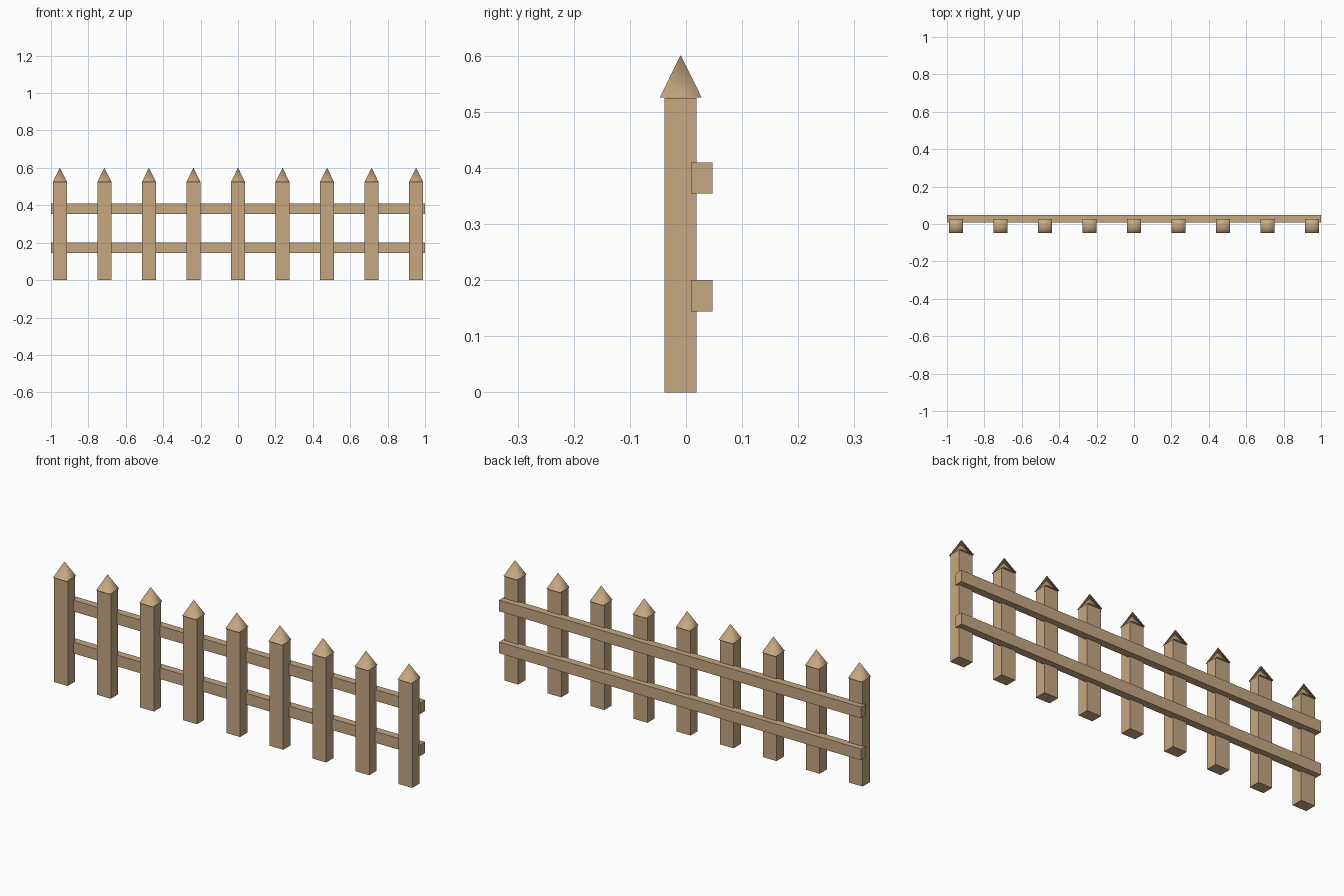
import bpy
import math

cube = bpy.data.objects.get("Cube")
if cube:
    bpy.data.objects.remove(cube, do_unlink=True)

# Single wood colour
wood = bpy.data.materials.new("tan_wood")
wood.use_nodes = True
WOOD = (0.56, 0.39, 0.22, 1)
wood.diffuse_color = WOOD
wood.node_tree.nodes["Principled BSDF"].inputs["Base Color"].default_value = WOOD


def finish(name):
    obj = bpy.context.object
    obj.name = name
    obj.data.materials.append(wood)
    bpy.ops.object.transform_apply(location=False, rotation=True, scale=True)
    return obj


def box(name, center, size):
    bpy.ops.mesh.primitive_cube_add(size=1, location=center)
    bpy.context.object.scale = size
    return finish(name)


def cap(name, x, y, base, height, width):
    # Four-sided point, square to the post, with softly shaded slopes
    bpy.ops.mesh.primitive_cone_add(
        vertices=4, radius1=width / math.sqrt(2), radius2=0, depth=height,
        location=(x, y, base + height / 2), rotation=(0, 0, math.pi / 4))
    obj = finish(name)
    for face in obj.data.polygons:
        face.use_smooth = face.normal.z > 0
    for edge in obj.data.edges:
        ends = [obj.data.vertices[i].co.z for i in edge.vertices]
        edge.use_edge_sharp = max(ends) < 0
    return obj


# Pickets with pointed caps
COUNT, SPACING, POST_Y, POST_TOP = 9, 0.238, -0.0095, 0.525
for i in range(COUNT):
    x = (i - (COUNT - 1) / 2) * SPACING
    box(f"picket_{i + 1}", (x, POST_Y, POST_TOP / 2), (0.076, 0.057, POST_TOP))
    cap(f"picket_cap_{i + 1}", x, POST_Y, POST_TOP, 0.076, 0.075)

# Horizontal rails along the back
for name, z in (("lower_rail", 0.1725), ("upper_rail", 0.382)):
    box(name, (0, 0.028, z), (2, 0.038, 0.056))
